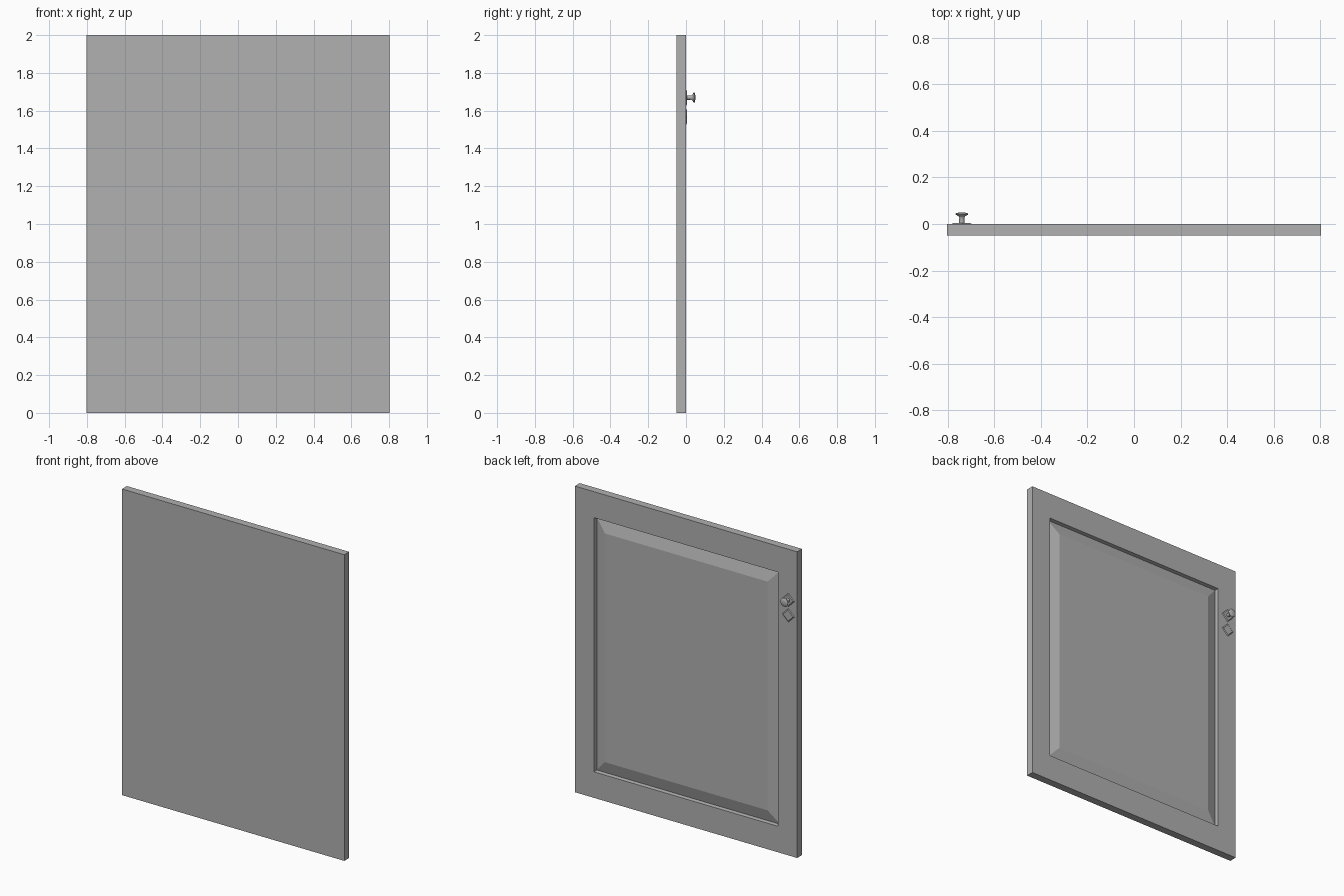
import bpy, bmesh, math
from mathutils import Matrix, Vector

if "Cube" in bpy.data.objects:
    bpy.data.objects.remove(bpy.data.objects["Cube"])

grey = bpy.data.materials.new("dark_grey")
grey.diffuse_color = (0.44, 0.44, 0.44, 1)
grey.use_nodes = True
grey.node_tree.nodes["Principled BSDF"].inputs["Base Color"].default_value = grey.diffuse_color


def finish(bm, name):
    bmesh.ops.recalc_face_normals(bm, faces=bm.faces)
    mesh = bpy.data.meshes.new(name)
    bm.to_mesh(mesh)
    bm.free()
    mesh.materials.append(grey)
    ob = bpy.data.objects.new(name, mesh)
    bpy.context.collection.objects.link(ob)
    return ob


# Door slab: nested rectangular rings (half width, half height, y), front to raised field
rings = [
    (0.803, 1.00, -0.05),    # flat front
    (0.803, 1.00, 0.00),     # outer edge
    (0.665, 0.83, 0.00),     # frame opening
    (0.662, 0.827, -0.025),  # recess floor
    (0.588, 0.747, -0.002),  # raised centre field
]
bm = bmesh.new()
loops = []
for w, h, y in rings:
    loops.append([bm.verts.new((sx * w, y, 1 + sz * h))
                  for sx, sz in ((-1, -1), (1, -1), (1, 1), (-1, 1))])
bm.faces.new(loops[0])
bm.faces.new(loops[-1])
for a, b in zip(loops, loops[1:]):
    for i in range(4):
        j = (i + 1) % 4
        bm.faces.new((a[i], a[j], b[j], b[i]))
finish(bm, "door_panel")

# Thin diamond backing plates behind the knob and below it
KNOB_X, KNOB_Z = -0.740, 1.669
to_back = Matrix.Rotation(-math.pi / 2, 4, 'X')  # local z becomes +y
for name, z in (("knob_plate", KNOB_Z), ("lock_plate", 1.568)):
    bm = bmesh.new()
    bmesh.ops.create_cone(bm, cap_ends=True, segments=4, radius1=0.048, radius2=0.036,
                          depth=0.006,
                          matrix=Matrix.Translation((KNOB_X, 0.001, z)) @ to_back)
    finish(bm, name)

# Turned knob: (radius, y) profile spun about the y axis
profile = [(0.013, 0.0), (0.012, 0.006), (0.011, 0.028), (0.014, 0.033),
           (0.026, 0.040), (0.028, 0.043), (0.025, 0.046), (0.013, 0.049), (0.0, 0.05)]
bm = bmesh.new()
pts = [bm.verts.new((KNOB_X + r, y, KNOB_Z)) for r, y in profile]
edges = [bm.edges.new(p) for p in zip(pts, pts[1:])]
bmesh.ops.spin(bm, geom=pts + edges, cent=Vector((KNOB_X, 0, KNOB_Z)), axis=(0, 1, 0),
               angle=2 * math.pi, steps=16)
bmesh.ops.remove_doubles(bm, verts=bm.verts, dist=0.0002)
knob = finish(bm, "door_knob")
bpy.context.view_layer.objects.active = knob
knob.select_set(True)
bpy.ops.object.shade_smooth_by_angle(angle=math.radians(35))
